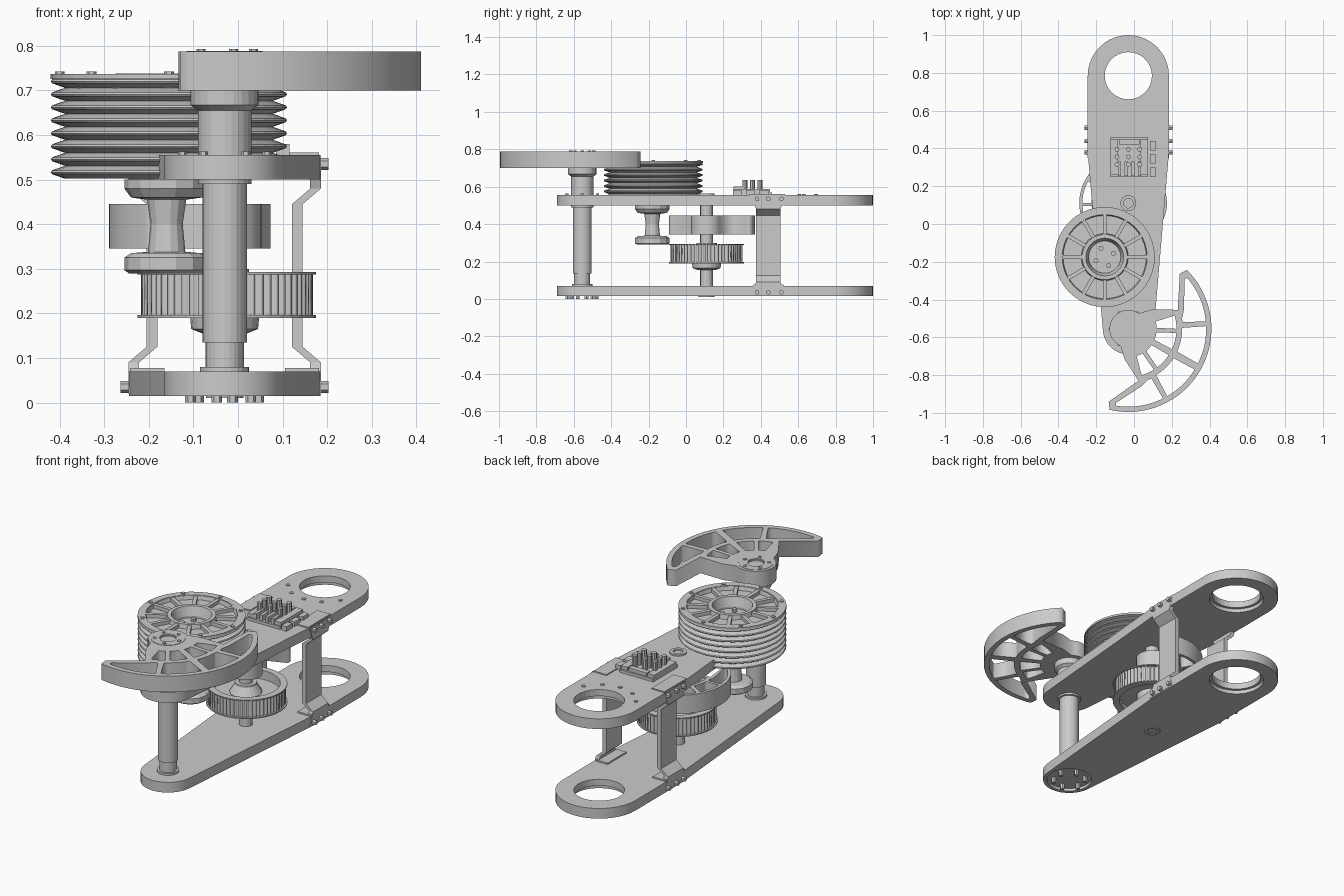
import bpy, bmesh, math
from math import sin, cos, pi, radians

if "Cube" in bpy.data.objects:
    bpy.data.objects.remove(bpy.data.objects["Cube"])

CX = -0.03  # shared centre line of the frame


def finish(bm, name):
    bmesh.ops.remove_doubles(bm, verts=bm.verts, dist=1e-5)
    bmesh.ops.recalc_face_normals(bm, faces=bm.faces)
    me = bpy.data.meshes.new(name)
    bm.to_mesh(me)
    bm.free()
    ob = bpy.data.objects.new(name, me)
    bpy.context.collection.objects.link(ob)
    return ob


def lathe(name, x, y, prof, n=32, closed=False):
    """Revolve (radius, z) points about a vertical axis."""
    bm = bmesh.new()
    rings = [[bm.verts.new((x + r * cos(2 * pi * i / n), y + r * sin(2 * pi * i / n), z))
              for i in range(n)] for r, z in prof]
    pairs = list(zip(rings, rings[1:])) + ([(rings[-1], rings[0])] if closed else [])
    for a, b in pairs:
        for i in range(n):
            j = (i + 1) % n
            bm.faces.new((a[i], a[j], b[j], b[i]))
    if not closed:
        bm.faces.new(rings[0])
        bm.faces.new(rings[-1])
    return finish(bm, name)


def ring(name, x, y, r0, r1, z0, z1, n=32):
    return lathe(name, x, y, [(r0, z0), (r1, z0), (r1, z1), (r0, z1)], n, True)


def cyl(name, x, y, r, z0, z1, n=32):
    return lathe(name, x, y, [(r, z0), (r, z1)], n)


def boxes(name, items):
    """items: (x0, x1, y0, y1, z0, z1) joined in one object."""
    bm = bmesh.new()
    for x0, x1, y0, y1, z0, z1 in items:
        vs = bmesh.ops.create_cube(bm, size=1)['verts']
        for v in vs:
            v.co = (x0 + (v.co.x + .5) * (x1 - x0), y0 + (v.co.y + .5) * (y1 - y0),
                    z0 + (v.co.z + .5) * (z1 - z0))
    bmesh.ops.recalc_face_normals(bm, faces=bm.faces)
    me = bpy.data.meshes.new(name)
    bm.to_mesh(me)
    bm.free()
    ob = bpy.data.objects.new(name, me)
    bpy.context.collection.objects.link(ob)
    return ob


def arc(cx, cy, r, a0, a1, n):
    return [(cx + r * cos(radians(a0 + (a1 - a0) * i / n)),
             cy + r * sin(radians(a0 + (a1 - a0) * i / n))) for i in range(n + 1)]


def circle(cx, cy, r, n=32):
    return arc(cx, cy, r, 0, 360, n)[:-1]


def slab(name, loops, z0, z1):
    """Flat plate from an outline and hole loops."""
    cu = bpy.data.curves.new(name, 'CURVE')
    cu.dimensions, cu.fill_mode, cu.extrude = '2D', 'BOTH', (z1 - z0) / 2
    for pts in loops:
        sp = cu.splines.new('POLY')
        sp.points.add(len(pts) - 1)
        for p, (x, y) in zip(sp.points, pts):
            p.co = (x, y, 0, 1)
        sp.use_cyclic_u = True
    tmp = bpy.data.objects.new(name + "_curve", cu)
    bpy.context.collection.objects.link(tmp)
    bpy.context.view_layer.update()
    me = bpy.data.meshes.new_from_object(tmp.evaluated_get(bpy.context.evaluated_depsgraph_get()))
    bpy.data.objects.remove(tmp)
    me.name = name
    ob = bpy.data.objects.new(name, me)
    ob.location.z = (z0 + z1) / 2
    bpy.context.collection.objects.link(ob)
    return ob


# Frame plates with a large end hole and stepped lip
outline = (arc(CX, .785, .215, 0, 180, 20) + [(CX - .215, .38)]
           + arc(CX, -.555, .135, 185, 355, 16) + [(CX + .215, .38)])
hole = circle(CX, .785, .14)
slab("bottom_plate", [outline, hole, circle(CX, -.555, .115)], .015, .07)
slab("top_plate", [outline, hole], .5, .555)
ring("bottom_hole_lip", CX, .785, .125, .142, .035, .07)
ring("top_hole_lip", CX, .785, .125, .142, .52, .555)
cyl("foot_disc", CX, -.555, .117, .03, .07)
for i in range(6):
    a = i * pi / 3 + .3
    cyl("foot_bolt", CX + .08 * cos(a), -.555 + .08 * sin(a), .012, 0, .03, 6)
for a in (210, 240, 270, 300, 330):
    cyl("lip_bolt", CX + .18 * cos(radians(a)), .785 + .18 * sin(radians(a)), .01, .55, .56, 8)

# Front shaft
lathe("front_shaft", CX, -.555, [(.055, .07), (.055, .08), (.043, .08), (.043, .135), (.05, .135),
      (.05, .49), (.06, .49), (.06, .655), (.076, .667), (.076, .7)], 24)
for i in range(6):
    a = i * pi / 3
    cyl("shaft_bolt", CX + .095 * cos(a), -.555 + .095 * sin(a), .01, .55, .563, 6)


# Sector counterweights with open cells
def weight(name, x, y, s, axis, span, hub, z0, z1):
    e = arc(0, 0, .44, span, span, 1)[0]
    side = [(e[0] - .025, e[1] - .035), (.18, .215), (.06, .15)]
    out = (arc(0, 0, .44, -span, span, 36) + side + arc(0, 0, hub, 85, 275, 16)
           + [(p, -q) for p, q in reversed(side)])
    cells = [arc(0, 0, .412, 2.5, 31, 8) + arc(0, 0, .285, 30, 4, 6),
             arc(0, 0, .412, 34.5, span - 4, 10)
             + [(e[0] + .012, e[1] - .05), (.207, .235)] + arc(0, 0, .29, 40, 36, 1),
             arc(0, 0, .255, 4, 24, 4) + arc(0, 0, .15, 22, 6, 3),
             arc(0, 0, .255, 29, 45, 4) + arc(0, 0, .15, 44, 31, 3)]
    cells += [[(p, -q) for p, q in c] for c in cells]
    c, d = cos(radians(axis)) * s, sin(radians(axis)) * s
    slab(name, [[(x + p * c - q * d, y + p * d + q * c) for p, q in lp]
                for lp in [out] + cells + [circle(0, 0, .04, 16)]], z0, z1)


weight("top_counterweight", CX, -.555, 1, -29, 74, .1, .70, .787)
weight("lower_counterweight", CX, .11, .59, 149, 82, .14, .345, .445)
ring("weight_hub", CX, -.555, .045, .085, .77, .789, 24)
cyl("weight_hub_cap", CX, -.555, .042, .7, .78, 16)
for i in range(5):
    a = i * 2 * pi / 5
    cyl("hub_bolt", CX + .065 * cos(a), -.555 + .065 * sin(a), .01, .78, .793, 6)

# Grooved pulley stack
PX, PY, PR = -.155, -.175, .265
prof, nf, zb, zt = [(.11, .502)], 8, .502, .735
h = (zt - zb) / nf
for i in range(nf):
    z = zb + i * h
    prof += [(PR - .032, z), (PR - .003, z + h * .35), (PR, z + h * .5), (PR - .003, z + h * .65)]
prof += [(PR - .032, zt), (.225, zt), (.22, .715), (.125, .715), (.12, .738), (.1, .738), (.085, .69),
         (.085, .502)]
lathe("grooved_pulley", PX, PY, prof, 40, True)
ring("pulley_top_rim", PX, PY, .228, PR, .726, .737, 40)
cyl("pulley_core", PX, PY, .09, .51, .68)
for i in range(4):
    a = i * pi / 2 + .4
    cyl("core_bolt", PX + .05 * cos(a), PY + .05 * sin(a), .014, .67, .695, 6)
for i in range(12):
    rib = boxes("pulley_rib", [(.115, .235, -.01, .01, .7, .734)])
    rib.location = (PX, PY, 0)
    rib.rotation_euler.z = i * pi / 6
for i in range(8):
    a = i * pi / 4
    cyl("rim_bolt", PX + .245 * cos(a), PY + .245 * sin(a), .011, .73, .743, 6)

# Spindle hanging below the grooved pulley
lathe("lower_spindle", -.16, -.18, [(.085, .29), (.095, .297), (.095, .325), (.08, .335), (.042, .338),
      (.036, .4), (.044, .455), (.08, .46), (.095, .48), (.095, .5)], 14)

# Toothed pulley on its own axle
teeth = []
for i in range(60):
    a = 2 * pi * i / 60
    for off, r in ((-.03, .193), (.02, .193), (.03, .182), (.07, .182)):
        teeth.append((CX + .005 + r * cos(a + off), .11 + r * sin(a + off)))
slab("toothed_pulley", [teeth, circle(CX + .005, .11, .165)], .195, .288)
for z in (.19, .287):
    ring("pulley_flange", CX + .005, .11, .165, .2, z, z + .006, 40)
cyl("pulley_web", CX, .11, .17, .22, .245)
lathe("pulley_hub", CX, .11, [(.05, .155), (.075, .165), (.08, .22), (.08, .25), (.055, .29), (.055, .3)], 20)
cyl("middle_axle", CX, .11, .034, .06, .51, 16)
ring("axle_bearing_top", CX, .11, .025, .042, .55, .563, 20)
ring("axle_bearing_bottom", CX, .11, .025, .042, .01, .02, 20)

# Side brackets joining the two plates, mirrored about the centre line
half = [(.216, .02), (.216, .09), (.175, .125)]
prof = half + [(x, .57 - z) for x, z in reversed(half)]
for sgn, tag in ((1, "right"), (-1, "left")):
    bm = bmesh.new()
    rows = []
    for x, z in prof:
        wide = .09 if z < .08 or z > .49 else .065
        rows.append([bm.verts.new((CX + sgn * (x + dx), .44 + dy, z))
                     for dx, dy in ((-.024, -wide), (0, -wide), (0, wide), (-.024, wide))])
    for a, b in zip(rows, rows[1:]):
        for i in range(4):
            bm.faces.new((a[i], a[(i + 1) % 4], b[(i + 1) % 4], b[i]))
    bm.faces.new(rows[0])
    bm.faces.new(rows[-1])
    finish(bm, tag + "_bracket")
    for z in (.035, .535):
        for y in (.38, .44, .51):
            b = cyl("bracket_bolt", 0, 0, .013, 0, .02, 6)
            b.location = (CX + sgn * .213, y, z)
            b.rotation_euler.y = sgn * pi / 2
    lo, hi = sorted((CX + sgn * .135, CX + sgn * .212))
    boxes(tag + "_bracket_tab", [(lo, hi, .34, .53, .553, .561), (lo, hi, .36, .52, .066, .078)])

# Control block on the top plate: base, terminals and upright pins
boxes("control_base", [(-.125, .075, .25, .46, .55, .57), (-.125, -.085, .26, .45, .57, .588),
                       (.035, .075, .26, .45, .57, .588), (-.08, .03, .42, .45, .57, .588)])
boxes("control_fins", [(-.085 + i * .035, -.068 + i * .035, .255, .33, .57, .6) for i in range(4)])
boxes("control_side_blocks", [(.085, .115, .25 + i * .07, .3 + i * .07, .55, .58) for i in range(3)])
for x in (-.09, -.03, .03):
    for y in (.315, .355, .395):
        cyl("control_pin", x, y, .013, .56, .635, 8)
